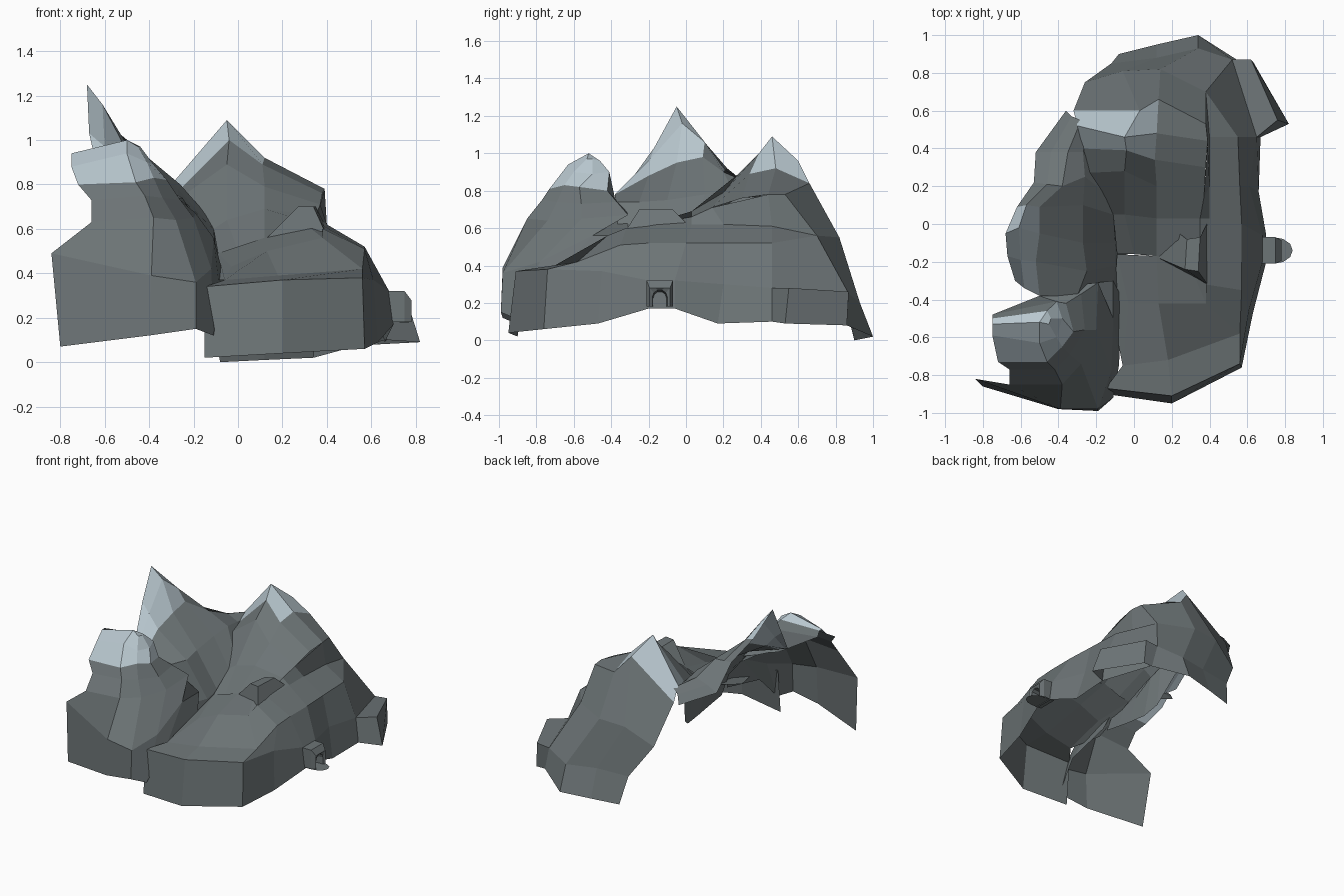
import bpy, bmesh, math


def material(name, color):
    m = bpy.data.materials.new(name)
    m.diffuse_color = (*color, 1)
    return m


ROCK = material("rock", (0.152, 0.176, 0.182))
SNOW = material("snow", (0.48, 0.57, 0.62))


def finish(name, bm):
    """Weld, face the shell upwards and link it as a flat-shaded object."""
    bmesh.ops.remove_doubles(bm, verts=bm.verts, dist=0.001)
    bmesh.ops.recalc_face_normals(bm, faces=bm.faces)
    if sum(f.normal.z * f.calc_area() for f in bm.faces) < 0:
        bmesh.ops.reverse_faces(bm, faces=bm.faces)
    me = bpy.data.meshes.new(name)
    bm.to_mesh(me)
    bm.free()
    me.materials.append(ROCK)
    me.materials.append(SNOW)
    ob = bpy.data.objects.new(name, me)
    bpy.context.collection.objects.link(ob)
    return ob


def loft(name, rows, snow_rows=(), snow_cols=()):
    """Skin a sheet of quads across contour rows; chosen cells are snow."""
    bm = bmesh.new()
    grid = [[bm.verts.new(p) for p in row] for row in rows]
    for r in range(len(rows) - 1):
        for c in range(len(rows[0]) - 1):
            f = bm.faces.new((grid[r][c], grid[r][c + 1], grid[r + 1][c + 1], grid[r + 1][c]))
            f.material_index = int(r in snow_rows and c in snow_cols)
    return finish(name, bm)


# Left crag: contours wrap from the west round the nose to the north
loft("left_crag", [
    [(-.75, -.53, .94), (-.50, -.52, 1.0), (-.45, -.53, .97), (-.44, -.50, .97), (-.46, -.46, .96), (-.75, -.50, .94)],
    [(-.75, -.59, .88), (-.50, -.63, .94), (-.41, -.60, .90), (-.38, -.50, .89), (-.41, -.41, .90), (-.75, -.48, .90)],
    [(-.72, -.73, .80), (-.46, -.73, .81), (-.38, -.65, .83), (-.32, -.57, .82), (-.36, -.42, .80), (-.50, -.38, .76)],
    [(-.66, -.77, .73), (-.42, -.77, .75), (-.34, -.69, .74), (-.26, -.56, .73), (-.28, -.37, .74), (-.42, -.36, .74)],
    [(-.66, -.85, .63), (-.38, -.85, .65), (-.28, -.74, .64), (-.20, -.56, .65), (-.19, -.31, .67), (-.36, -.33, .72)],
    [(-.84, -.82, .49), (-.39, -.98, .39), (-.19, -.98, .36), (-.12, -.78, .42), (-.11, -.50, .56), (-.11, -.30, .56)],
    [(-.80, -.86, .07), (-.40, -.98, .12), (-.19, -.99, .15), (-.11, -.92, .12), (-.08, -.75, .30), (-.06, -.40, .37)],
], (0, 1), range(4))

# Top strip of the left crag closing its ridge
loft("left_crag_ridge", [
    [(-.75, -.53, .94), (-.50, -.52, 1.0), (-.45, -.53, .97)],
    [(-.75, -.50, .94), (-.46, -.46, .96), (-.44, -.50, .97)],
], (0,), (0, 1))

# Middle peak: a steep sheet facing +x, crest first
loft("middle_peak", [
    [(-.63, -.30, .85), (-.67, -.17, 1.03), (-.68, -.05, 1.25), (-.62, .09, 1.07), (-.53, .22, .92), (-.52, .38, .75), (-.36, .60, .70)],
    [(-.58, -.34, .82), (-.60, -.19, .97), (-.61, -.02, 1.16), (-.57, .10, 1.06), (-.46, .21, .91), (-.44, .38, .79), (-.33, .57, .76)],
    [(-.50, -.38, .78), (-.52, -.20, .88), (-.50, -.05, .95), (-.50, .09, .98), (-.38, .20, .90), (-.35, .38, .82), (-.28, .55, .79)],
    [(-.30, -.38, .74), (-.25, -.25, .74), (-.27, -.10, .75), (-.27, .10, .78), (-.26, .25, .80), (-.27, .38, .78), (-.26, .48, .77)],
    [(-.11, -.35, .50), (-.10, -.22, .48), (-.10, -.10, .50), (-.11, .05, .60), (-.12, .14, .64), (-.17, .25, .68), (-.24, .38, .72)],
    [(-.05, -.35, .33), (-.04, -.22, .30), (-.04, -.10, .28), (-.05, .05, .27), (-.09, .14, .33), (-.16, .25, .55), (-.24, .40, .70)],
], (0, 1), (0, 1, 2))

# Right mountain: rows run from the north skirt over the ridge to the valley
loft("right_mountain", [
    [(-.08, .90, .00), (.12, .95, .01), (.34, 1.0, .02), (.56, .86, .08)],
    [(-.12, .85, .20), (.12, .88, .21), (.34, .93, .20), (.52, .87, .25)],
    [(-.26, .75, .42), (-.06, .81, .54), (.14, .82, .55), (.38, .70, .56)],
    [(-.32, .60, .71), (.03, .60, .96), (.13, .66, .84), (.38, .53, .78)],
    [(-.30, .52, .80), (-.05, .46, 1.09), (.12, .48, .92), (.39, .44, .78)],
    [(-.28, .40, .76), (-.04, .39, 1.0), (.11, .34, .89), (.38, .30, .76)],
    [(-.26, .27, .74), (-.05, .28, .89), (.12, .20, .79), (.37, .14, .71)],
    [(-.11, .05, .60), (-.05, .05, .64), (.12, .03, .69), (.35, .03, .66)],
    [(-.09, -.16, .49), (.00, -.16, .50), (.12, -.17, .56), (.35, -.20, .62)],
], (3, 4), (0, 1))

# Lower terrace: outer wall and shoulder sweeping south to north
wall = [
    [(-.15, -.90, .02), (.20, -.95, .04), (.57, -.76, .06), (.63, -.47, .09), (.70, -.20, .17), (.70, -.06, .17), (.66, .17, .09), (.67, .46, .10), (.57, .85, .08)],
    [(-.15, -.87, .34), (.20, -.91, .37), (.56, -.74, .38), (.61, -.45, .37), (.68, -.20, .32), (.68, -.06, .32), (.61, .20, .30), (.65, .46, .28), (.52, .87, .25)],
    [(-.06, -.75, .37), (.18, -.72, .39), (.56, -.58, .42), (.57, -.35, .51), (.57, -.20, .52), (.57, .00, .52), (.56, .20, .52), (.55, .46, .52), (.38, .70, .56)],
]
loft("terrace_wall", wall)

# Terrace top, then the cliff rising to the right mountain
inner = [(-.03, -.42, .43), (.13, -.42, .50), (.38, -.42, .56), (.38, -.32, .60), (.39, -.20, .61), (.40, .03, .62), (.40, .20, .62), (.40, .46, .61), (.38, .70, .56)]
loft("terrace_top", [wall[2], inner])
loft("terrace_cliff", [
    inner[4:],
    [(.35, -.20, .62), (.35, .03, .66), (.37, .14, .71), (.39, .44, .78), (.38, .53, .78)],
])

# Valley floor behind the terrace
loft("valley_floor", [
    [(-.06, -.75, .37), (-.03, -.42, .43), (.13, -.42, .50), (.38, -.42, .56), (.39, -.20, .61)],
    [(-.11, -.50, .37), (-.09, -.16, .49), (.12, -.17, .56), (.33, -.30, .60), (.35, -.20, .62)],
])
loft("valley_step", [[(.12, -.17, .56), (.33, -.30, .60)], [(.12, -.10, .60), (.35, -.20, .62)]])

# Slanted outcrop on the terrace crest
loft("crest_outcrop", [
    [(.39, -.32, .59), (.40, .03, .60)],
    [(.34, -.25, .70), (.35, -.07, .70)],
    [(.27, -.24, .70), (.28, -.08, .69)],
    [(.13, -.18, .56), (.20, -.02, .62)],
])
loft("outcrop_side", [
    [(.39, -.32, .59), (.34, -.25, .70)],
    [(.13, -.18, .56), (.27, -.24, .70)],
])

# Flared corner block on the north-east
top = [(.52, .87, .25), (.62, .87, .26), (.76, .55, .28), (.65, .46, .28)]
base = [(.55, .86, .08), (.63, .86, .08), (.82, .53, .09), (.67, .46, .10)]
loft("corner_block_sides", [top, base])
loft("corner_block_top", [top[:2], [top[3], top[2]]])


# Small arched doorway on the +x wall
def arch(x, half, z0, z1, cy=-.14):
    """Doorway outline from one foot over the arch to the other."""
    pts = [(x, cy - half, z0)]
    for i in range(6):
        a = math.pi * (1 - i / 5)
        pts.append((x, cy + half * math.cos(a), z1 - half + half * math.sin(a)))
    return pts + [(x, cy + half, z0)]


def frame(x, half, z0, z1, cy=-.14):
    """Square outline with points matching the arch."""
    sides = [(x, cy + half * u, z1) for u in (-1, -1, -.4, .4, 1, 1)]
    return [(x, cy - half, z0)] + sides + [(x, cy + half, z0)]


loft("door_frame", [frame(.66, .07, .18, .32), frame(.75, .07, .18, .32),
                    frame(.78, .055, .18, .28), arch(.77, .04, .18, .27), arch(.68, .035, .18, .26)])

# Half-round doorstep
bm = bmesh.new()
ring = [bm.verts.new((.74 + .10 * math.cos(a), -.14 + .07 * math.sin(a), .177))
        for a in [math.pi * (i / 6 - .5) for i in range(7)]]
ring += [bm.verts.new((.66, -.07, .18)), bm.verts.new((.66, -.21, .18))]
bm.faces.new(ring)
finish("doorstep", bm)
